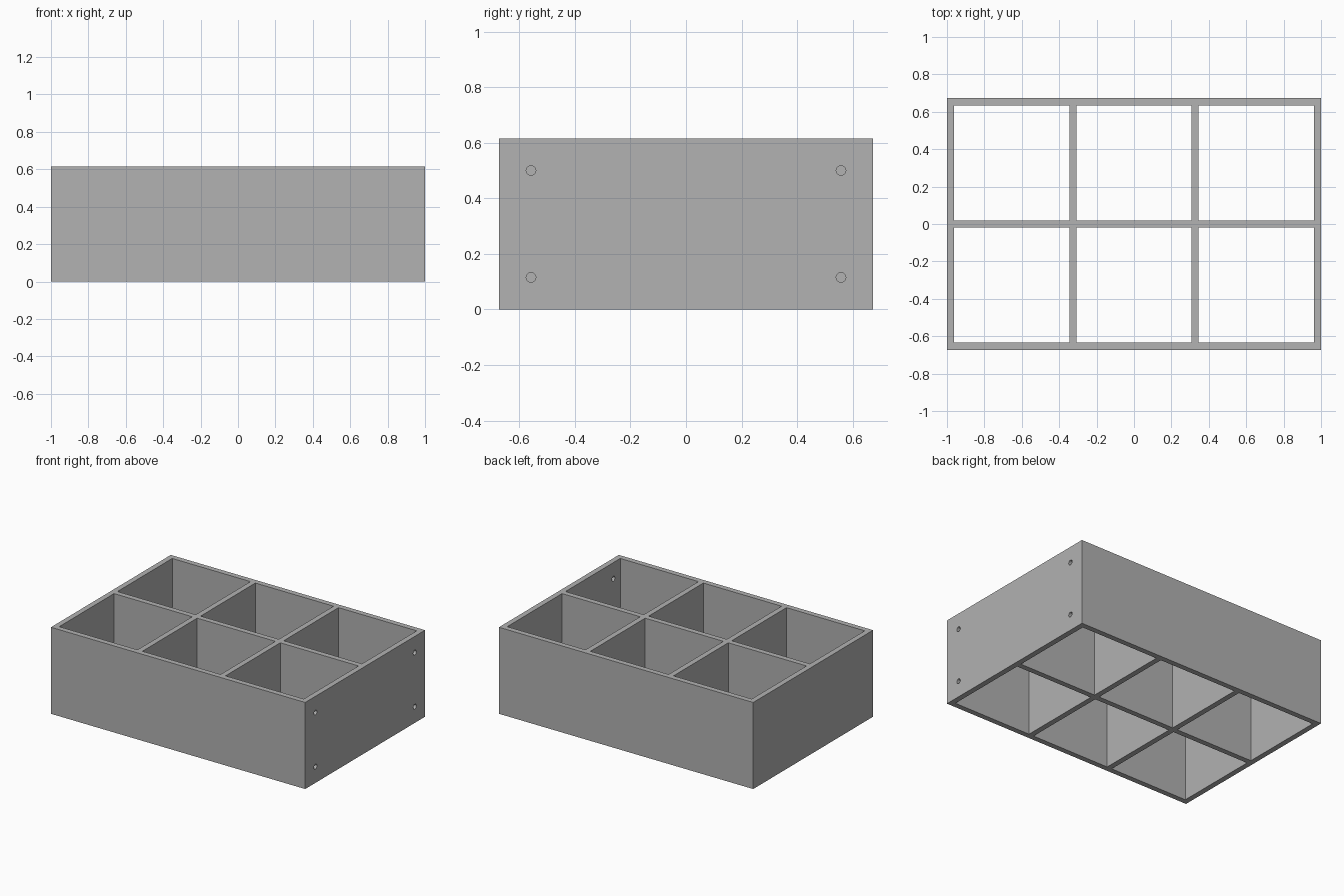
import bpy
import bmesh
from math import pi
from mathutils import Matrix, Vector

if "Cube" in bpy.data.objects:
    bpy.data.objects.remove(bpy.data.objects["Cube"], do_unlink=True)

UNIT = 2 / 52            # wall thickness
CELL = 16 * UNIT         # compartment width and box height
COLS, ROWS = 3, 2

grey = bpy.data.materials.new("plain grey")
grey.use_nodes = True
colour = (0.445, 0.445, 0.445, 1)
grey.diffuse_color = colour
grey.node_tree.nodes["Principled BSDF"].inputs["Base Color"].default_value = colour


def wall_lines(cells):
    """Centred coordinates of both faces of every wall along one axis."""
    half = (cells * CELL + (cells + 1) * UNIT) / 2
    return [i * (CELL + UNIT) + side - half
            for i in range(cells + 1) for side in (0, UNIT)]


def add_object(name, bm):
    mesh = bpy.data.meshes.new(name)
    bm.to_mesh(mesh)
    bm.free()
    obj = bpy.data.objects.new(name, mesh)
    bpy.context.collection.objects.link(obj)
    return obj


# Box walls and dividers: one floor plan, raised to full height
xs, ys = wall_lines(COLS), wall_lines(ROWS)
bm = bmesh.new()
grid = [[bm.verts.new((x, y, 0)) for y in ys] for x in xs]
for i in range(len(xs) - 1):
    for j in range(len(ys) - 1):
        if not (i % 2 and j % 2):    # odd/odd cells are open compartments
            bm.faces.new((grid[i][j], grid[i + 1][j],
                          grid[i + 1][j + 1], grid[i][j + 1]))
raised = bmesh.ops.extrude_face_region(bm, geom=bm.faces[:], use_keep_orig=True)
bmesh.ops.translate(bm, vec=(0, 0, CELL),
                    verts=[g for g in raised["geom"] if isinstance(g, bmesh.types.BMVert)])
bmesh.ops.recalc_face_normals(bm, faces=bm.faces[:])

# Merge the flat strips of the outer walls
seams = [e for e in bm.edges
         if abs((e.verts[0].co - e.verts[1].co).z) > UNIT
         and len(e.link_faces) == 2
         and e.link_faces[0].normal.dot(e.link_faces[1].normal) > 0.99]
bmesh.ops.dissolve_edges(bm, edges=seams, use_verts=False)
box = add_object("divided_box", bm)
box.data.materials.append(grey)

# Four screw holes through the end wall on +x
bm = bmesh.new()
inset = 3 * UNIT
for y in (ys[0] + inset, ys[-1] - inset):
    for z in (inset, CELL - inset):
        place = Matrix.Translation(Vector((xs[-1] - UNIT / 2, y, z))) @ Matrix.Rotation(pi / 2, 4, "Y")
        bmesh.ops.create_cone(bm, cap_ends=True, segments=32, radius1=0.45 * UNIT,
                              radius2=0.45 * UNIT, depth=3 * UNIT, matrix=place)
cutter = add_object("screw_hole_cutter", bm)
cutter.hide_render = True

cut = box.modifiers.new("screw_holes", "BOOLEAN")
cut.operation = "DIFFERENCE"
cut.solver = "EXACT"
cut.object = cutter

# Bake the holes in and drop the cutter
depsgraph = bpy.context.evaluated_depsgraph_get()
baked = bpy.data.meshes.new_from_object(box.evaluated_get(depsgraph))
box.modifiers.clear()
box.data = baked
bpy.data.objects.remove(cutter, do_unlink=True)

# Smooth hole walls, crisp box edges
bpy.ops.object.select_all(action="DESELECT")
box.select_set(True)
bpy.context.view_layer.objects.active = box
bpy.ops.object.shade_smooth_by_angle(angle=pi / 6)
